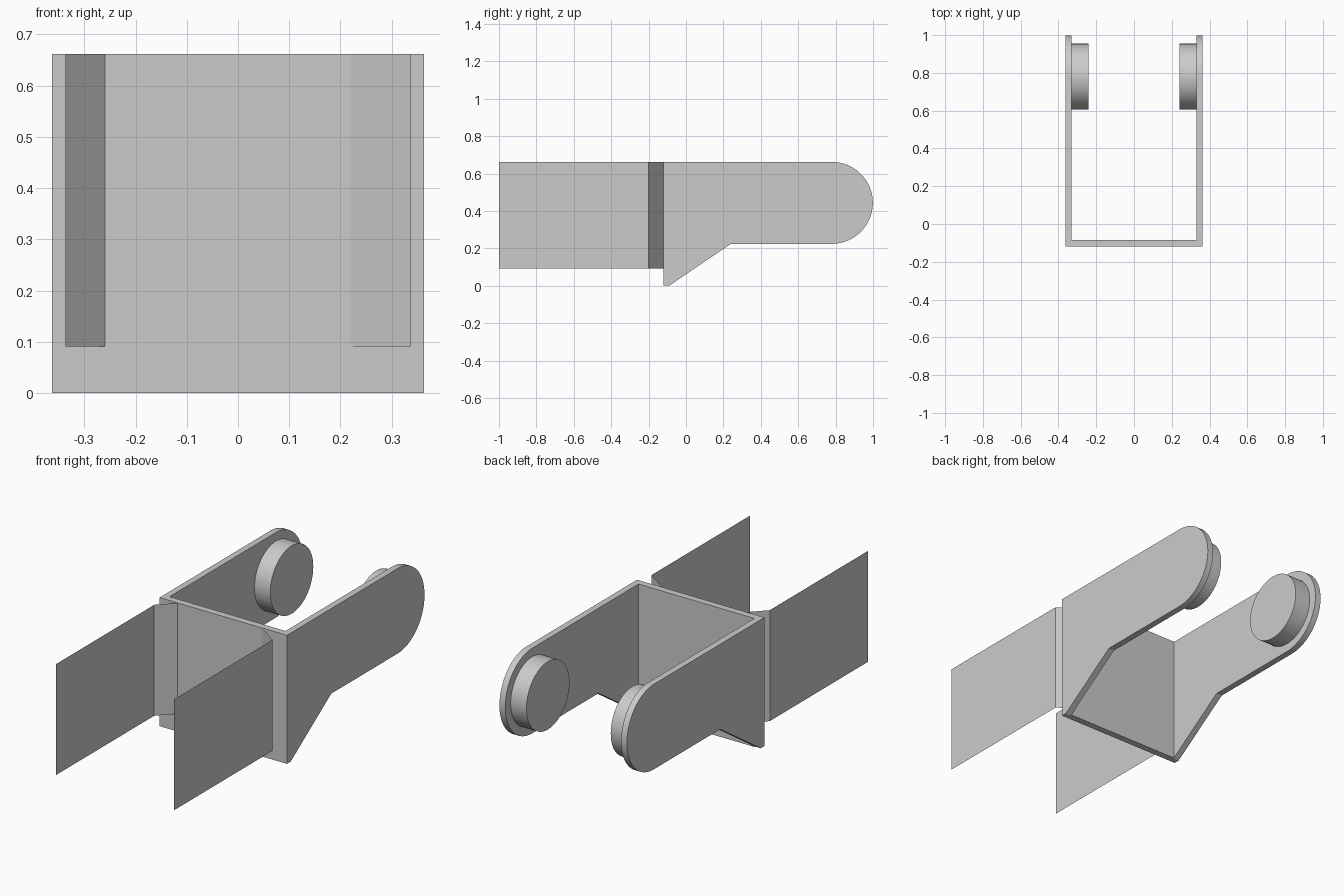
import bpy
import bmesh
import math
from mathutils import Matrix, Vector

cube = bpy.data.objects.get("Cube")
if cube:
    bpy.data.objects.remove(cube, do_unlink=True)

# Single plain grey
grey = bpy.data.materials.new("plain grey")
grey.use_nodes = True
GREY = (0.6, 0.6, 0.6, 1)
grey.diffuse_color = GREY
grey.node_tree.nodes["Principled BSDF"].inputs["Base Color"].default_value = GREY

TOP = 0.662
ARM_IN, ARM_OUT = 0.33, 0.363
WALL_FRONT, WALL_BACK = -0.12, -0.085
TIP_Y, TIP_Z, TIP_R = 0.78, 0.443, 0.219


def finish(bm, name, smooth=False):
    mesh = bpy.data.meshes.new(name)
    bm.to_mesh(mesh)
    bm.free()
    mesh.materials.append(grey)
    obj = bpy.data.objects.new(name, mesh)
    bpy.context.collection.objects.link(obj)
    if smooth:
        bpy.ops.object.select_all(action="DESELECT")
        obj.select_set(True)
        bpy.context.view_layer.objects.active = obj
        bpy.ops.object.shade_smooth_by_angle(angle=math.radians(30))
    return obj


def side_plate(name, side):
    # Side profile with a rounded tip, extruded across x
    profile = [(WALL_FRONT, TOP), (WALL_FRONT, 0), (-0.09, 0), (0.24, 0.224)]
    for i in range(33):
        a = -math.pi / 2 + math.pi * i / 32
        profile.append((TIP_Y + TIP_R * math.cos(a), TIP_Z + TIP_R * math.sin(a)))
    bm = bmesh.new()
    face = bm.faces.new([bm.verts.new((side * ARM_IN, y, z)) for y, z in profile])
    new = bmesh.ops.extrude_face_region(bm, geom=[face])["geom"]
    bmesh.ops.translate(bm, vec=Vector((side * (ARM_OUT - ARM_IN), 0, 0)),
                        verts=[v for v in new if isinstance(v, bmesh.types.BMVert)])
    bmesh.ops.recalc_face_normals(bm, faces=bm.faces)
    finish(bm, name, True)


def round_boss(name, side):
    # Round boss on the inner face of an arm
    inner = 0.24
    bm = bmesh.new()
    place = (Matrix.Translation((side * (inner + ARM_IN) / 2, TIP_Y, TIP_Z))
             @ Matrix.Rotation(math.pi / 2, 4, "Y"))
    bmesh.ops.create_cone(bm, cap_ends=True, segments=64, radius1=0.175,
                          radius2=0.175, depth=ARM_IN - inner, matrix=place)
    finish(bm, name, True)


def thin_flap(name, side, root_x):
    # Folded sheet: slanted root, then a straight run forward
    path = [(root_x, WALL_FRONT), (0.337, -0.2), (0.337, -1)]
    bm = bmesh.new()
    rows = [[bm.verts.new((side * x, y, z)) for z in (0.091, TOP)] for x, y in path]
    for a, b in zip(rows, rows[1:]):
        bm.faces.new((a[0], b[0], b[1], a[1]))
    finish(bm, name)


for label, side, root_x in (("left", 1, 0.22), ("right", -1, 0.26)):
    side_plate(label + "_arm", side)
    round_boss(label + "_boss", side)
    thin_flap(label + "_flap", side, root_x)

# Cross wall joining the arms
bm = bmesh.new()
bmesh.ops.create_cube(bm, size=1)
bmesh.ops.scale(bm, vec=(2 * ARM_IN, WALL_BACK - WALL_FRONT, TOP), verts=bm.verts)
bmesh.ops.translate(bm, vec=(0, (WALL_FRONT + WALL_BACK) / 2, TOP / 2), verts=bm.verts)
finish(bm, "cross_wall")
